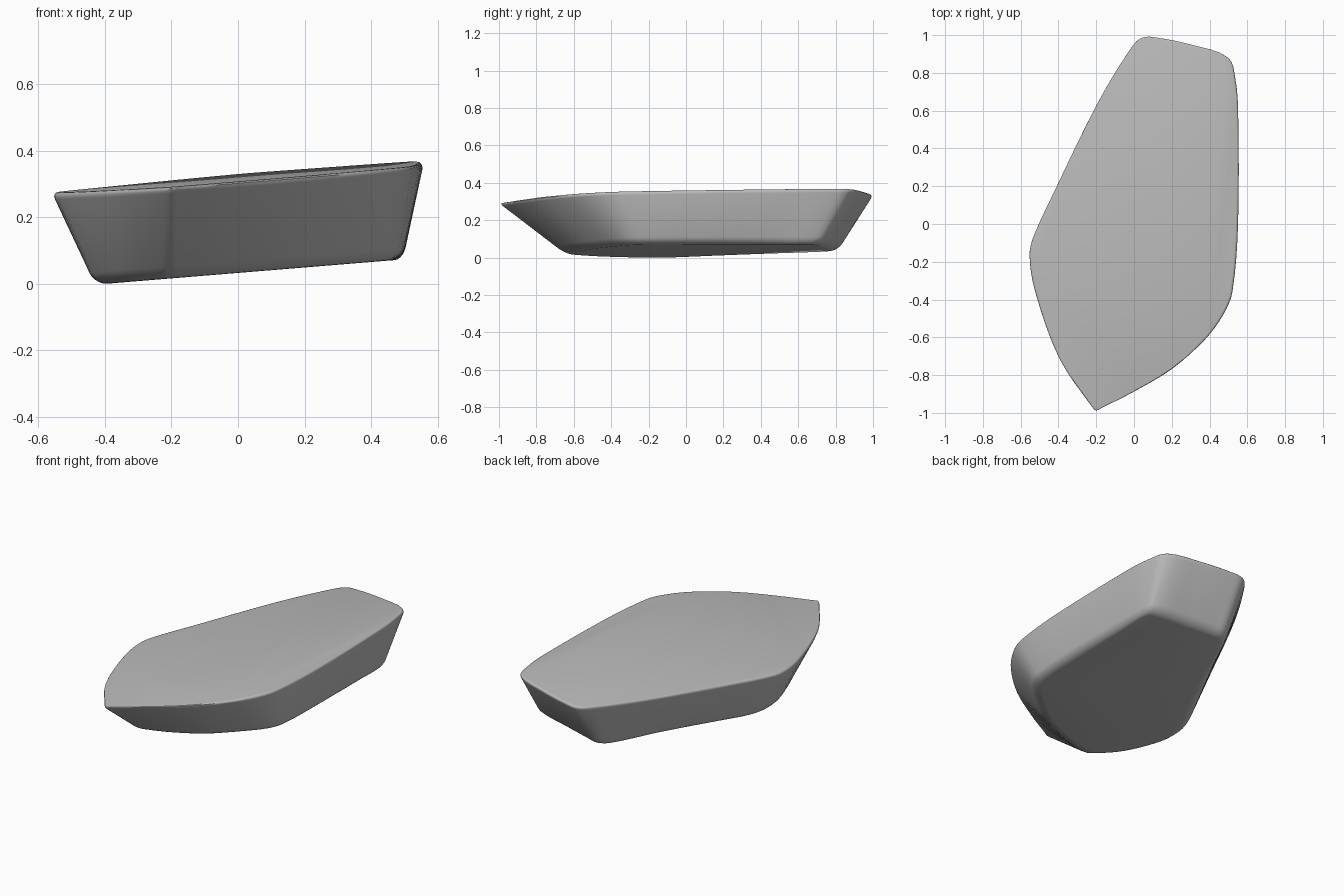
import bpy
import math
from mathutils import Vector

default = bpy.data.objects.get("Cube")
if default:
    bpy.data.objects.remove(default, do_unlink=True)

# Outline: rim x, y paired with base x, y, counter-clockwise from the front tip
OUTLINE = [
    (-.2, -1, -.2, -.64), (-.17, -.985, -.17, -.64), (-.02, -.91, -.04, -.62),
    (.2, -.78, .16, -.55), (.38, -.62, .33, -.43), (.48, -.48, .44, -.33),
    (.525, -.36, .48, -.24), (.555, 0, .495, 0), (.555, .6, .495, .5),
    (.54, .77, .495, .67), (.5, .89, .47, .72), (.3, .96, .27, .765),
    (.13, .995, .1, .8), (.04, .995, .04, .81), (-.03, .92, -.01, .77),
    (-.2, .64, -.15, .47), (-.43, .17, -.34, .1), (-.54, -.07, -.41, -.05),
    (-.56, -.17, -.43, -.15), (-.53, -.36, -.42, -.28), (-.4, -.72, -.34, -.49),
    (-.22, -.985, -.23, -.63),
]
CENTRE = Vector((0, 0))
STEPS = 4


def top_plane(p):
    return .318 + .075 * p.x + .012 * p.y


def bottom_plane(p):
    return .032 + .082 * p.x


def smooth_loop(points):
    """Closed Hermite curve with tangents scaled to each span."""
    n = len(points)
    tangents = [(points[(i + 1) % n] - points[i - 1]).normalized() for i in range(n)]
    out = []
    for i in range(n):
        a, b = points[i], points[(i + 1) % n]
        span = (b - a).length
        for k in range(STEPS):
            s = k / STEPS
            h = s * s * (3 - 2 * s)
            out.append(a * (1 - h) + b * h
                       + tangents[i] * span * s * (1 - s) ** 2
                       - tangents[(i + 1) % n] * span * s * s * (1 - s))
    return out


rim = smooth_loop([Vector(p[:2]) for p in OUTLINE])
base = smooth_loop([Vector(p[2:]) for p in OUTLINE])

# Height fraction and inset of each ring: rounded base edge, side, rounded rim
rings = []
for k in range(6):
    a = math.pi / 2 * k / 5
    rings.append((.13 * (1 - math.cos(a)), .04 * (1 - math.sin(a))))
for k in range(5):
    a = math.pi / 2 * k / 4
    rings.append((.93 + .07 * math.sin(a), .02 * (1 - math.cos(a))))

verts = []
for t, inset in rings:
    for low, high in zip(base, rim):
        p = low.lerp(high, t)
        p += (CENTRE - p).normalized() * inset
        verts.append((p.x, p.y, bottom_plane(p) * (1 - t) + top_plane(p) * t))

n = len(rim)
faces = [(r * n + i, r * n + (i + 1) % n, (r + 1) * n + (i + 1) % n, (r + 1) * n + i)
         for r in range(len(rings) - 1) for i in range(n)]
faces.append(tuple(reversed(range(n))))
faces.append(tuple(range((len(rings) - 1) * n, len(rings) * n)))

mesh = bpy.data.meshes.new("slab_body")
mesh.from_pydata(verts, [], faces)
# Rest the slab on the ground
lowest = min(v.co.z for v in mesh.vertices)
for v in mesh.vertices:
    v.co.z -= lowest
mesh.update()

slab = bpy.data.objects.new("slab_body", mesh)
bpy.context.scene.collection.objects.link(slab)

# Plain grey surface
grey = bpy.data.materials.new("plain_grey")
grey.use_nodes = True
color = (.5, .5, .5, 1)
grey.diffuse_color = color
for node in grey.node_tree.nodes:
    if node.type == 'BSDF_PRINCIPLED':
        node.inputs["Base Color"].default_value = color
mesh.materials.append(grey)

bpy.context.view_layer.objects.active = slab
slab.select_set(True)
bpy.ops.object.shade_smooth_by_angle(angle=math.radians(40))
